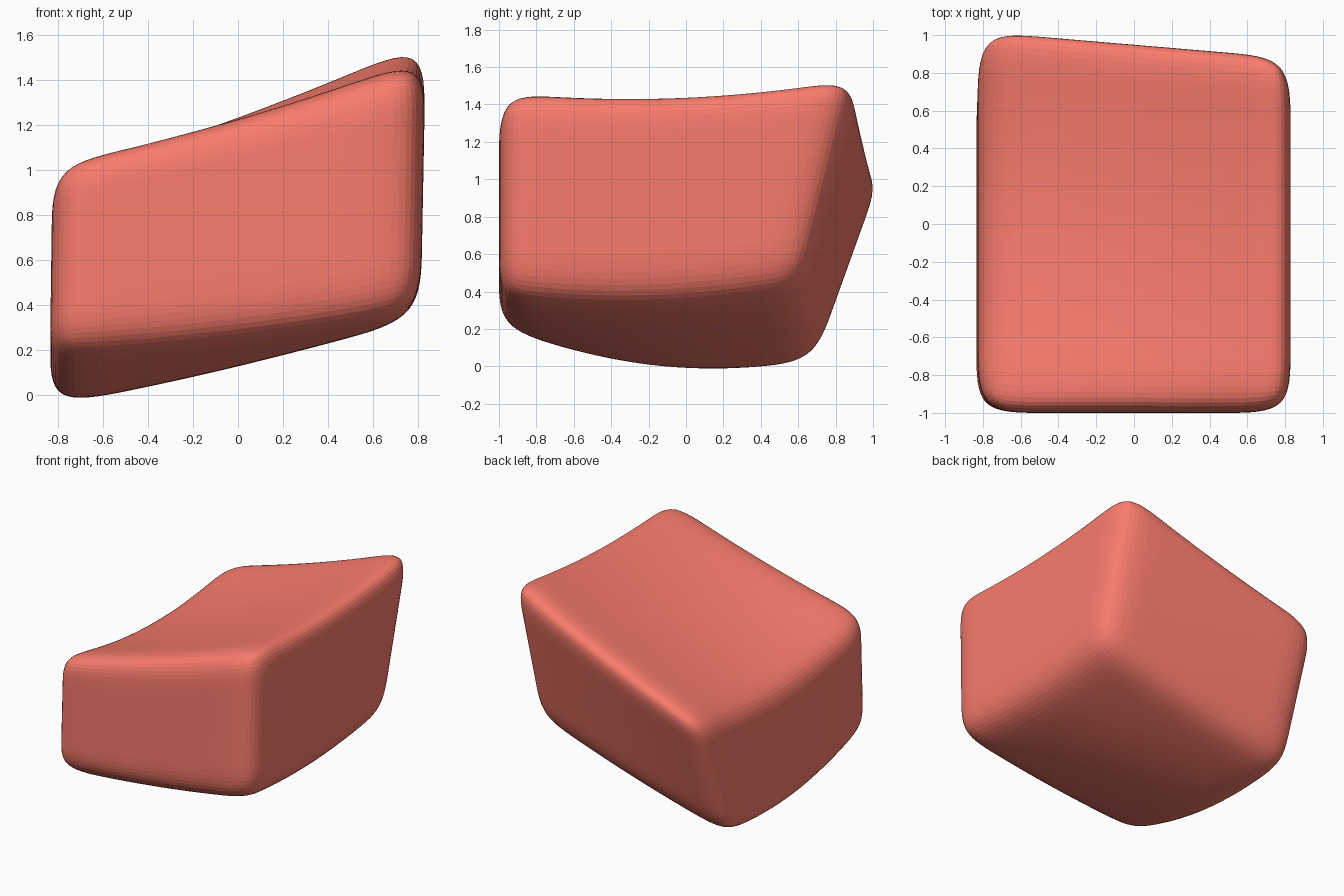
import bpy, bmesh
from mathutils import Vector

if "Cube" in bpy.data.objects:
    bpy.data.objects.remove(bpy.data.objects["Cube"])

# Eight corners of the leaning block, keyed by (x, y, z) side
corners = {
    (0, 0, 0): (-0.837, -1.0, 0.205), (1, 0, 0): (0.812, -1.0, 0.375),
    (0, 1, 0): (-0.837, 0.70, 0.0), (1, 1, 0): (0.812, 0.63, 0.44),
    (0, 0, 1): (-0.825, -1.0, 1.065), (1, 0, 1): (0.834, -1.0, 1.52),
    (0, 1, 1): (-0.825, 1.075, 1.0), (1, 1, 1): (0.834, 0.925, 1.605),
}


def place(u, v, w):
    """Blend the corners, then sag the middle of the length."""
    p = Vector()
    for (i, j, k), c in corners.items():
        f = (u if i else 1 - u) * (v if j else 1 - v) * (w if k else 1 - w)
        p += f * Vector(c)
    p.z -= 4 * v * (1 - v) * (0.14 + (0.065 - 0.14) * u)
    p.z -= 4 * u * (1 - u) * 0.035
    return p


# Unit cube with support cuts near the edges and through the middle
bm = bmesh.new()
bmesh.ops.create_cube(bm, size=1)
bmesh.ops.translate(bm, verts=bm.verts, vec=(0.5, 0.5, 0.5))
cuts = ((0.2, 0.5, 0.8), (0.17, 0.39, 0.61, 0.83), (0.27, 0.5, 0.73))
for axis, places in enumerate(cuts):
    normal = Vector((0, 0, 0))
    normal[axis] = 1
    for d in places:
        bmesh.ops.bisect_plane(bm, geom=bm.verts[:] + bm.edges[:] + bm.faces[:],
                               plane_co=normal * d, plane_no=normal)
for vert in bm.verts:
    vert.co = place(*vert.co)

# Soft block, finely faceted
mesh = bpy.data.meshes.new("soft_block")
bm.to_mesh(mesh)
bm.free()
block = bpy.data.objects.new("soft_block", mesh)
bpy.context.collection.objects.link(block)
sub = block.modifiers.new("rounding", 'SUBSURF')
sub.levels = sub.render_levels = 3

mat = bpy.data.materials.new("coral")
mat.diffuse_color = (0.95, 0.2, 0.15, 1)
mat.use_nodes = True
mat.node_tree.nodes["Principled BSDF"].inputs["Base Color"].default_value = mat.diffuse_color
mesh.materials.append(mat)
